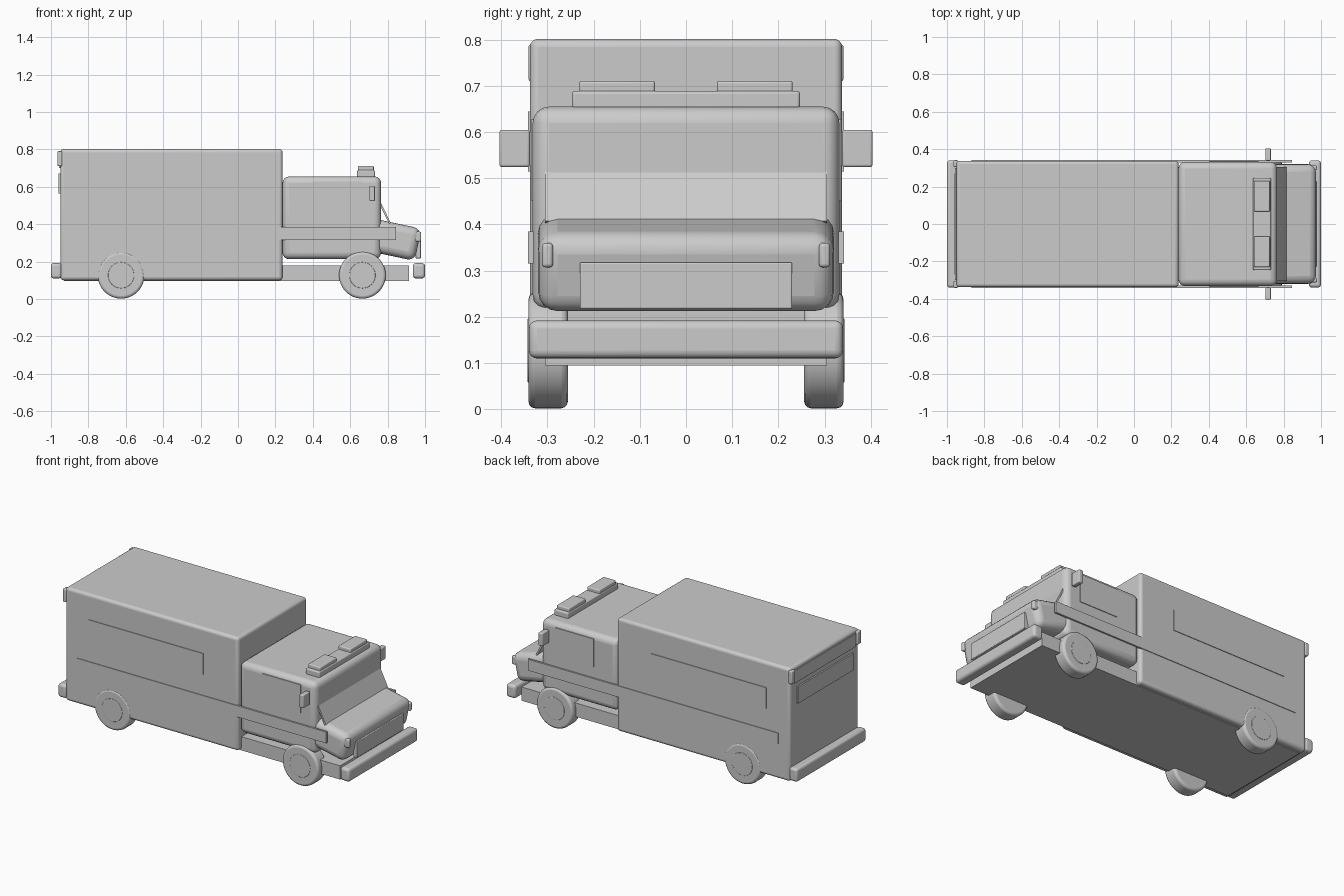
import bpy
from math import radians, atan2, hypot, pi

if "Cube" in bpy.data.objects:
    bpy.data.objects.remove(bpy.data.objects["Cube"])


def finish(ob, name, bevel, segments=4):
    ob.name = name
    if bevel:
        m = ob.modifiers.new("bevel", 'BEVEL')
        m.width = bevel
        m.segments = segments
        m.limit_method = 'ANGLE'
        m.angle_limit = radians(40)
    bpy.ops.object.shade_smooth_by_angle(angle=radians(35))
    return ob


def box(name, x, y, z, bevel=0.0, tilt=0.0):
    """Box from (min, max) ranges, optionally tilted about the y axis."""
    mid = [(a + b) / 2 for a, b in (x, y, z)]
    bpy.ops.mesh.primitive_cube_add(size=1, location=mid)
    ob = bpy.context.object
    ob.scale = [b - a for a, b in (x, y, z)]
    bpy.ops.object.transform_apply(location=False, rotation=False, scale=True)
    ob.rotation_euler.y = tilt
    return finish(ob, name, bevel)


def pair(name, x, y, z, bevel=0.0):
    """Same box on both sides of the vehicle."""
    box(name + "_left", x, y, z, bevel)
    box(name + "_right", x, (-y[1], -y[0]), z, bevel)


def disc(name, x, y, z, radius, depth, bevel):
    bpy.ops.mesh.primitive_cylinder_add(vertices=48, radius=radius, depth=depth,
                                        location=(x, y, z), rotation=(pi / 2, 0, 0))
    return finish(bpy.context.object, name, bevel, 3)


# Main volumes
box("chassis", (-0.93, 0.915), (-0.305, 0.305), (0.095, 0.18))
box("cargo_body", (-0.95, 0.238), (-0.338, 0.338), (0.10, 0.802), 0.018)
box("cab", (0.238, 0.765), (-0.332, 0.332), (0.213, 0.655), 0.035)

# Sloping bonnet
box("bonnet", (0.666, 0.966), (-0.32, 0.32), (0.233, 0.409), 0.042, radians(12))

# Windscreen plate leaning from cab to bonnet
top, low = (0.758, 0.515), (0.812, 0.405)
length = hypot(low[0] - top[0], top[1] - low[1])
cx, cz = (top[0] + low[0]) / 2, (top[1] + low[1]) / 2
box("windscreen", (cx - 0.005, cx + 0.005), (-0.305, 0.305),
    (cz - length / 2, cz + length / 2), 0, -atan2(low[0] - top[0], top[1] - low[1]))

# Nose details
box("grille", (0.95, 0.978), (-0.23, 0.23), (0.217, 0.318), 0.004)
pair("headlight", (0.945, 0.979), (0.288, 0.312), (0.307, 0.36), 0.008)

# Bumpers
box("front_bumper", (0.935, 1.0), (-0.34, 0.34), (0.11, 0.192), 0.017)
box("rear_bumper", (-1.0, -0.943), (-0.34, 0.34), (0.11, 0.192), 0.015)

# Side panels, stripes and mirrors
pair("side_stripe", (-0.87, 0.845), (0.330, 0.342), (0.315, 0.385))
pair("body_panel", (-0.79, 0.0), (0.330, 0.342), (0.515, 0.645))
pair("cab_window", (0.40, 0.665), (0.325, 0.336), (0.452, 0.627))
pair("mirror", (0.702, 0.732), (0.338, 0.404), (0.524, 0.605), 0.006)

# Roof light bar
box("light_bar", (0.637, 0.732), (-0.247, 0.247), (0.65, 0.689), 0.007)
pair("roof_light", (0.641, 0.726), (0.067, 0.231), (0.68, 0.711), 0.006)

# Rear details
pair("rear_light", (-0.966, -0.94), (0.305, 0.341), (0.71, 0.79), 0.006)
box("rear_trim", (-0.956, -0.94), (-0.3, 0.3), (0.70, 0.78))
box("rear_window", (-0.959, -0.94), (-0.27, 0.27), (0.565, 0.67))

# Wheels
for end, x in (("front", 0.665), ("rear", -0.625)):
    for side, s in (("left", 1), ("right", -1)):
        disc(f"{end}_{side}_wheel", x, s * 0.2985, 0.127, 0.125, 0.085, 0.014)
        disc(f"{end}_{side}_hub", x, s * 0.322, 0.127, 0.07, 0.042, 0.003)
